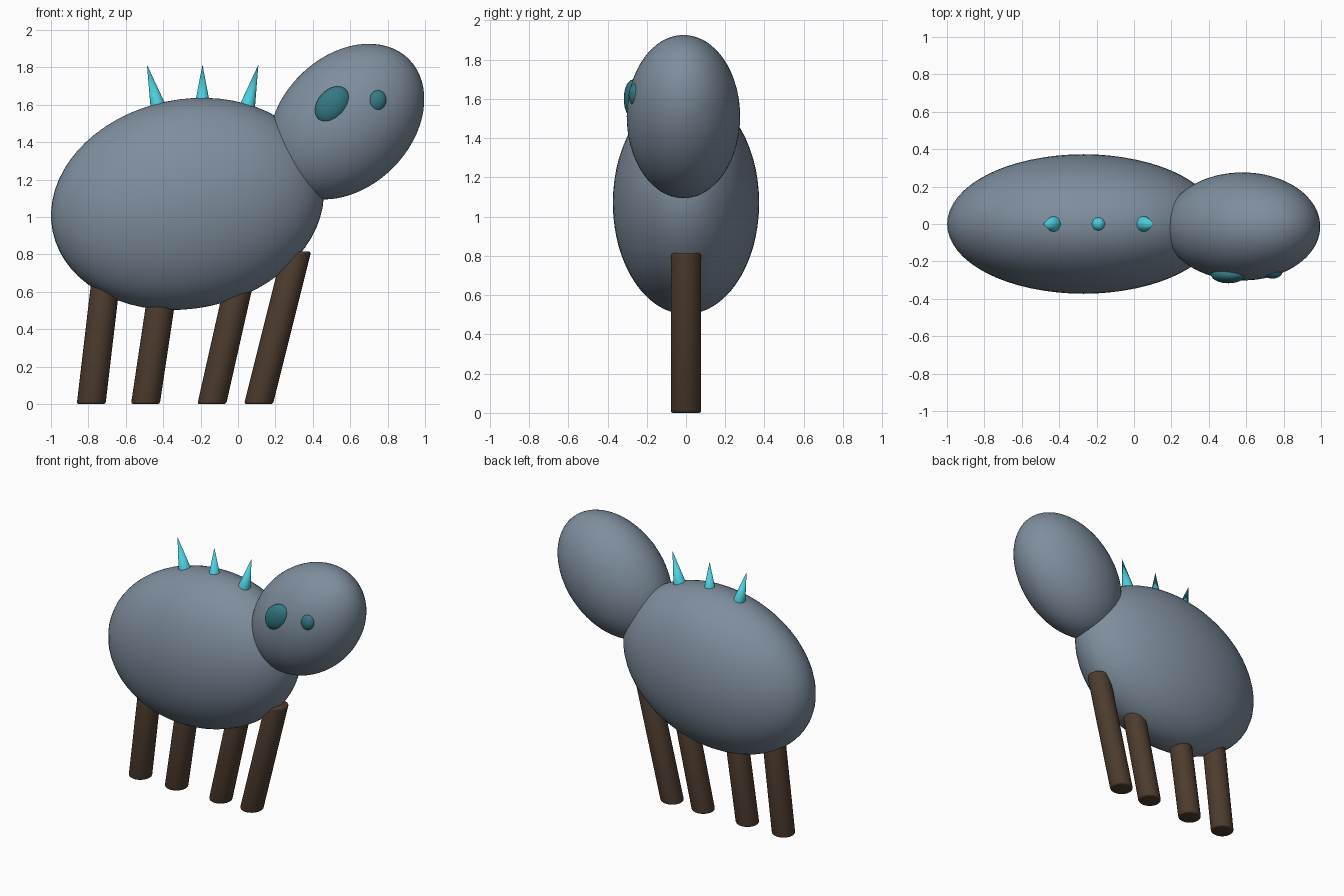
import bpy, bmesh
from math import radians
from mathutils import Matrix, Vector

if "Cube" in bpy.data.objects:
    bpy.data.objects.remove(bpy.data.objects["Cube"])


def material(name, rgb):
    m = bpy.data.materials.new(name)
    m.diffuse_color = (*rgb, 1)
    m.use_nodes = True
    m.node_tree.nodes["Principled BSDF"].inputs["Base Color"].default_value = m.diffuse_color
    return m


SLATE = material("slate", (0.21, 0.27, 0.34))
BROWN = material("brown", (0.075, 0.045, 0.028))
CYAN = material("cyan", (0.07, 0.62, 0.72))
TEAL = material("dark teal", (0.035, 0.19, 0.23))


def finish(name, bm, mat):
    mesh = bpy.data.meshes.new(name)
    bm.to_mesh(mesh)
    bm.free()
    ob = bpy.data.objects.new(name, mesh)
    bpy.context.collection.objects.link(ob)
    mesh.materials.append(mat)
    bpy.ops.object.select_all(action='DESELECT')
    bpy.context.view_layer.objects.active = ob
    ob.select_set(True)
    bpy.ops.object.shade_smooth_by_angle(angle=radians(40))
    return ob


def ellipsoid(name, centre, radii, tilt, mat, segs=64):
    # tilt raises the +x end, in degrees
    bm = bmesh.new()
    bmesh.ops.create_uvsphere(bm, u_segments=segs, v_segments=segs // 2, radius=1)
    bm.transform(Matrix.Translation(centre) @ Matrix.Rotation(radians(-tilt), 4, 'Y')
                 @ Matrix.Diagonal((*radii, 1)))
    return finish(name, bm, mat)


def slanted_cone(name, base, tip, r1, r2, mat, segs=32, bevel=0):
    # level ends, leaning axis: a cone sheared in x
    height = tip[1] - base[1]
    bm = bmesh.new()
    bmesh.ops.create_cone(bm, cap_ends=True, segments=segs, radius1=r1,
                          radius2=r2, depth=height)
    if bevel:
        rims = [e for e in bm.edges if abs(e.verts[0].co.z - e.verts[1].co.z) < 1e-5]
        bmesh.ops.bevel(bm, geom=rims, offset=bevel, segments=3, profile=0.5,
                        affect='EDGES')
    for v in bm.verts:
        t = v.co.z / height + 0.5
        v.co += Vector((base[0] + (tip[0] - base[0]) * t, 0, base[1] + height / 2))
    return finish(name, bm, mat)


# body and head
ellipsoid("body", (-0.27, 0, 1.07), (0.736, 0.373, 0.559), 11.5, SLATE)
ellipsoid("head", (0.58, -0.013, 1.51), (0.472, 0.289, 0.351), 45, SLATE)

# eye and nostril on the front side of the head
ellipsoid("eye", (0.505, -0.27, 1.60), (0.11, 0.047, 0.08), 50, TEAL, 32)
ellipsoid("nostril", (0.74, -0.256, 1.62), (0.06, 0.036, 0.052), 70, TEAL, 32)

# four leaning legs in one row
for i, (x, lean) in enumerate([(-0.785, 0.118), (-0.495, 0.15),
                               (-0.14, 0.225), (0.11, 0.25)]):
    leg = slanted_cone(f"leg_{i + 1}", (x, 0), (x + lean * 0.815, 0.815),
                       0.077, 0.077, BROWN, bevel=0.012)

# back spikes fanning outwards
for i, (x, tip) in enumerate([(-0.425, -0.487), (-0.19, -0.19), (0.048, 0.109)]):
    slanted_cone(f"back_spike_{i + 1}", (x, 1.59), (tip, 1.815), 0.043, 0.0, CYAN)
